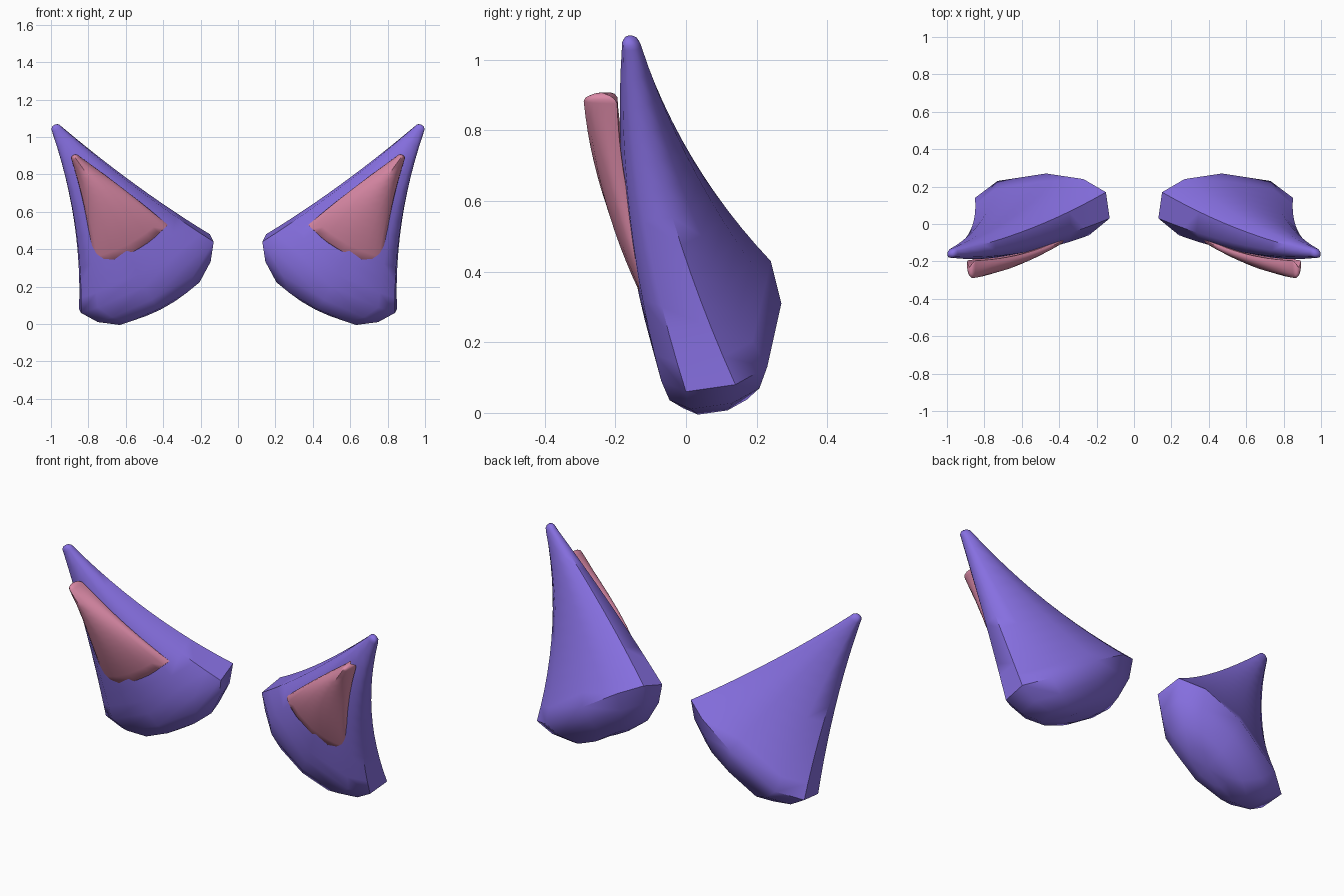
import bpy, bmesh, math
from mathutils import Vector

cube = bpy.data.objects.get("Cube")
if cube:
    bpy.data.objects.remove(cube)


def material(name, rgb):
    m = bpy.data.materials.new(name)
    m.use_nodes = True
    m.diffuse_color = (*rgb, 1)
    m.node_tree.nodes["Principled BSDF"].inputs["Base Color"].default_value = (*rgb, 1)
    return m


purple = material("purple fur", (0.24, 0.16, 0.75))
pink = material("pink inner ear", (0.70, 0.25, 0.38))


def loft(name, rim, tip, tip_size, sway, cap, mat, angle, steps=12):
    """Curved horn from a rim to a rounded tip, with a domed cap below, mirrored in x."""
    bm = bmesh.new()
    centre = sum(rim, Vector()) / len(rim)
    reach = max((p - centre).length for p in rim)
    rings = []
    # domed underside, widening to the rim
    for s in (0.3, 0.6, 0.85):
        rings.append([centre + (p - centre) * s + cap * (1 - s ** 4) for p in rim])
    # sides, each rim point following a bent path to the tip
    ends = []
    for p in rim:
        d = (p - centre) / reach
        ends.append(tip + Vector((d.x * tip_size.x, d.y * tip_size.y, d.z * tip_size.z)))
    for i in range(steps + 1):
        t = i / steps
        rings.append([p * (1 - t) ** 2 + ((p + e) / 2 + sway(p)) * 2 * t * (1 - t) + e * t * t
                      for p, e in zip(rim, ends)])
    # rounded tip
    up = (tip - centre).normalized() * tip_size.x
    for a in (0.5, 1.0):
        rings.append([tip + (e - tip) * math.cos(a) + up * math.sin(a) for e in ends])
    verts = [[bm.verts.new(p) for p in ring] for ring in rings]
    n = len(rim)
    for low, high in zip(verts, verts[1:]):
        for k in range(n):
            j = (k + 1) % n
            bm.faces.new((low[k], low[j], high[j], high[k]))
    for ring, point in ((verts[0], centre + cap), (verts[-1], tip + up)):
        pole = bm.verts.new(point)
        for k in range(n):
            bm.faces.new((ring[k], ring[(k + 1) % n], pole))
    bmesh.ops.recalc_face_normals(bm, faces=bm.faces)
    mesh = bpy.data.meshes.new(name)
    bm.to_mesh(mesh)
    bm.free()
    mesh.materials.append(mat)
    ob = bpy.data.objects.new(name, mesh)
    bpy.context.collection.objects.link(ob)
    bpy.ops.object.select_all(action="DESELECT")
    ob.select_set(True)
    bpy.context.view_layer.objects.active = ob
    bpy.ops.object.shade_smooth_by_angle(angle=math.radians(angle))
    ob.modifiers.new("Mirror", "MIRROR")
    return ob


# Outer ears: wide faceted rim rising to a narrow tip
ear_rim = [Vector(p) for p in (
    (0.13, 0.03, 0.44), (0.15, 0.17, 0.48), (0.27, 0.24, 0.43), (0.47, 0.27, 0.31),
    (0.73, 0.23, 0.13), (0.85, 0.14, 0.08), (0.84, 0.0, 0.06), (0.75, -0.07, 0.09),
    (0.5, -0.1, 0.20), (0.24, -0.06, 0.35))]


def ear_sway(p):
    outer = (p.x - 0.13) / 0.72
    return Vector((-0.09 * outer, -0.07, -0.05 * (1 - outer)))


loft("outer_ears", ear_rim, Vector((0.968, -0.155, 1.04)), Vector((0.03, 0.06, 0.03)),
     ear_sway, Vector((-0.08, 0, -0.165)), purple, 50)

# Inner ears: thick curved triangles lying on the front
inner_rim = []
for i in range(20):
    a = 2 * math.pi * i / 20
    c, s = math.cos(a), math.sin(a)
    u = math.copysign(abs(c) ** 0.6, c)
    v = math.copysign(abs(s) ** 0.6, s)
    bow = 0.03 * (1 - u * u)
    inner_rim.append(Vector((0.575 + 0.2 * u - bow * 0.5, -0.085 - bow + 0.025 * v,
                             0.42 - 0.11 * u - bow)))

loft("inner_ears", inner_rim, Vector((0.867, -0.228, 0.885)), Vector((0.025, 0.33, 0.02)),
     lambda p: Vector((-0.035, -0.05, -0.01)), Vector((-0.008, 0, -0.015)), pink, 50)
